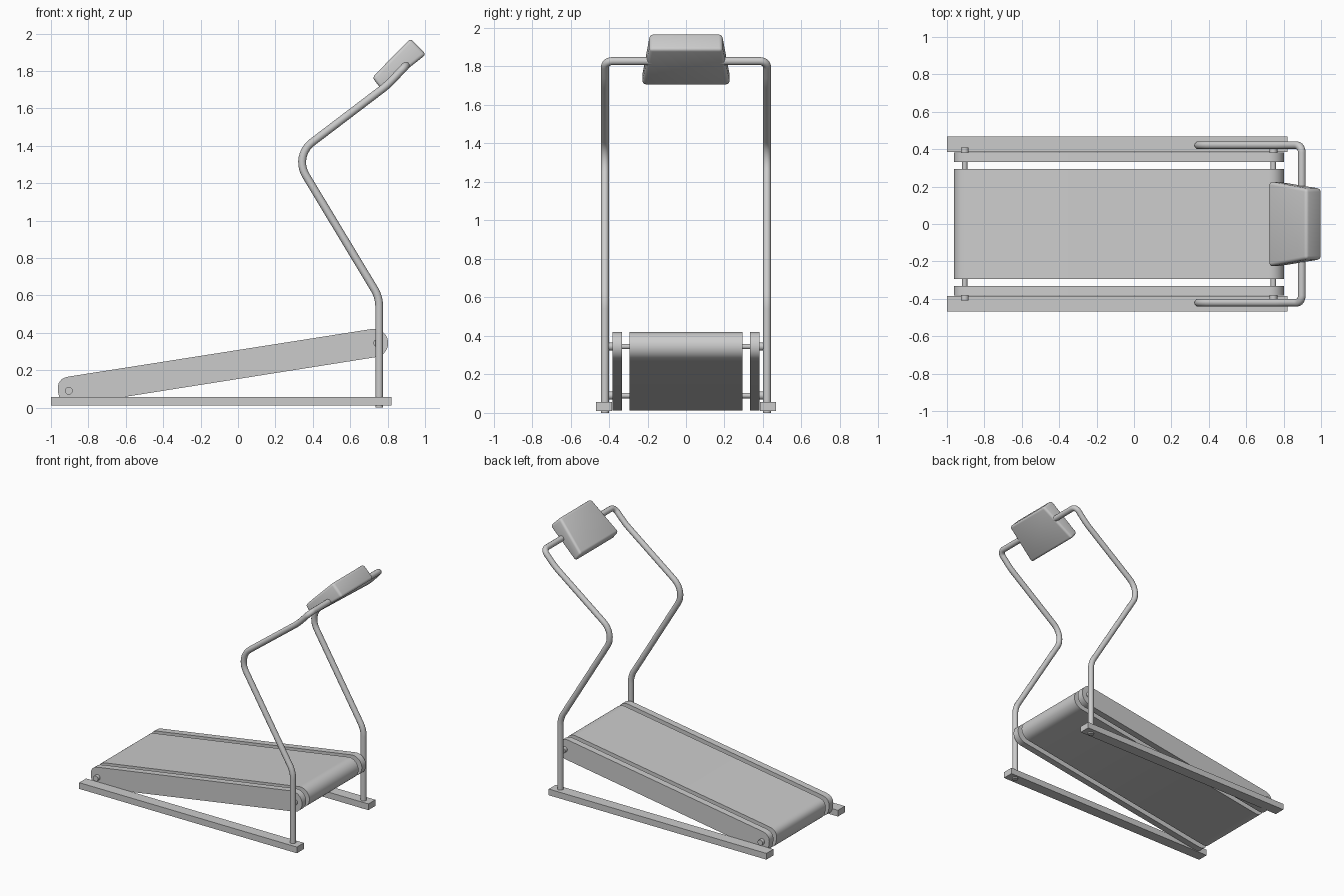
import bpy, bmesh, math
from mathutils import Vector

if "Cube" in bpy.data.objects:
    bpy.data.objects.remove(bpy.data.objects["Cube"])


def finish(name, bm, angle=35):
    bmesh.ops.recalc_face_normals(bm, faces=bm.faces[:])
    me = bpy.data.meshes.new(name)
    bm.to_mesh(me)
    bm.free()
    ob = bpy.data.objects.new(name, me)
    bpy.context.collection.objects.link(ob)
    smooth(ob, angle)
    return ob


def smooth(ob, angle=35):
    bpy.ops.object.select_all(action='DESELECT')
    ob.select_set(True)
    bpy.context.view_layer.objects.active = ob
    bpy.ops.object.shade_smooth_by_angle(angle=math.radians(angle))


def extrude_y(name, profile, y0, y1):
    """Extrude an (x, z) outline from y0 to y1."""
    bm = bmesh.new()
    f = bm.faces.new([bm.verts.new((x, y0, z)) for x, z in profile])
    r = bmesh.ops.extrude_face_region(bm, geom=[f])
    vs = [v for v in r['geom'] if isinstance(v, bmesh.types.BMVert)]
    bmesh.ops.translate(bm, verts=vs, vec=(0, y1 - y0, 0))
    return finish(name, bm)


def fillet(points, radii, n=10):
    """Round the inner corners of a polyline with arcs of given cut lengths."""
    pts = [Vector(p) for p in points]
    out = [pts[0]]
    for a, b, c, d in zip(pts, pts[1:], pts[2:], radii):
        p, q = b + (a - b).normalized() * d, b + (c - b).normalized() * d
        u, w = (b - a).normalized(), (c - b).normalized()
        half = u.angle(w) / 2
        r = d / math.tan(half)
        centre = b + (p + q - 2 * b).normalized() * (r / math.cos(half))
        e1, e2 = p - centre, u * r
        for i in range(n + 1):
            t = 2 * half * i / n
            out.append(centre + e1 * math.cos(t) + e2 * math.sin(t))
    out.append(pts[-1])
    return out


def tube(name, path, radius):
    cu = bpy.data.curves.new(name, 'CURVE')
    cu.dimensions = '3D'
    cu.bevel_depth = radius
    cu.bevel_resolution = 4
    cu.use_fill_caps = True
    sp = cu.splines.new('POLY')
    sp.points.add(len(path) - 1)
    for pt, co in zip(sp.points, path):
        pt.co = (*co, 1)
    ob = bpy.data.objects.new(name, cu)
    bpy.context.collection.objects.link(ob)
    bpy.ops.object.select_all(action='DESELECT')
    ob.select_set(True)
    bpy.context.view_layer.objects.active = ob
    bpy.ops.object.convert(target='MESH')
    smooth(bpy.context.object, 40)


def rod(name, x, z, radius, y0, y1, sides):
    extrude_y(name, [(x + radius * math.cos(2 * math.pi * i / sides),
                      z + radius * math.sin(2 * math.pi * i / sides))
                     for i in range(sides)], y0, y1)


# Inclined deck outline: tighter rounding at the low end, half round at the top end
tilt = math.atan2(0.255, 1.62)


def deck_profile(inset=0.0):
    pts = []
    for cx, cz, r, a0 in ((0.727, 0.345, 0.076, -90), (-0.885, 0.091, 0.077, 90)):
        for i in range(17):
            t = math.radians(a0 + 180 * i / 16) + tilt
            k = r - inset
            # the low end is squarer than a half circle
            e = 1.0 if a0 < 0 else 0.75
            c, s = math.cos(t - tilt), math.sin(t - tilt)
            u = math.copysign(abs(c) ** e, c) * k
            v = math.copysign(abs(s) ** e, s) * k
            pts.append((cx + u * math.cos(tilt) - v * math.sin(tilt),
                        max(0.012, cz + u * math.sin(tilt) + v * math.cos(tilt))))
    return pts


extrude_y("running_belt", deck_profile(0.001), -0.293, 0.293)

# Roller axles
axles = (("rear", -0.905, 0.09), ("front", 0.745, 0.345))
for end, x, z in axles:
    rod(end + "_axle", x, z, 0.014, -0.40, 0.40, 16)

# Console path points for the handrail (x, z), lower post to console height
rail_xz = [(0.755, 0.0), (0.755, 0.59), (0.30, 1.345), (0.80, 1.725), (0.897, 1.828)]

for side, s in (("left", 1), ("right", -1)):
    # Floor rail
    extrude_y(side + "_floor_rail",
              [(-1, 0.01), (0.82, 0.01), (0.82, 0.057), (-1, 0.057)], s * 0.385, s * 0.468)
    # Deck side panel
    extrude_y(side + "_side_panel", deck_profile(), s * 0.332, s * 0.382)
    # Axle end nuts
    for end, x, z in axles:
        rod(f"{side}_{end}_nut", x, z, 0.021, s * 0.382, s * 0.408, 16)
    # Bent handrail
    path = [(x, s * 0.421, z) for x, z in rail_xz] + [(0.897, s * 0.18, 1.828)]
    tube(side + "_handrail", fillet(path, (0.05, 0.12, 0.04, 0.04)), 0.021)

# Tapered console box with rounded edges
bm = bmesh.new()
corners = [(0.718, 1.765, 0.228), (0.768, 1.700, 0.228),
           (1.005, 1.888, 0.19), (0.922, 1.973, 0.188)]
rings = [[bm.verts.new((x, s * w, z)) for x, z, w in corners] for s in (-1, 1)]
bm.faces.new(rings[0])
bm.faces.new(rings[1][::-1])
for i in range(4):
    j = (i + 1) % 4
    bm.faces.new((rings[0][i], rings[0][j], rings[1][j], rings[1][i]))
bmesh.ops.bevel(bm, geom=bm.edges[:], offset=0.018, segments=4, profile=0.5, affect='EDGES')
finish("console", bm, 40)
